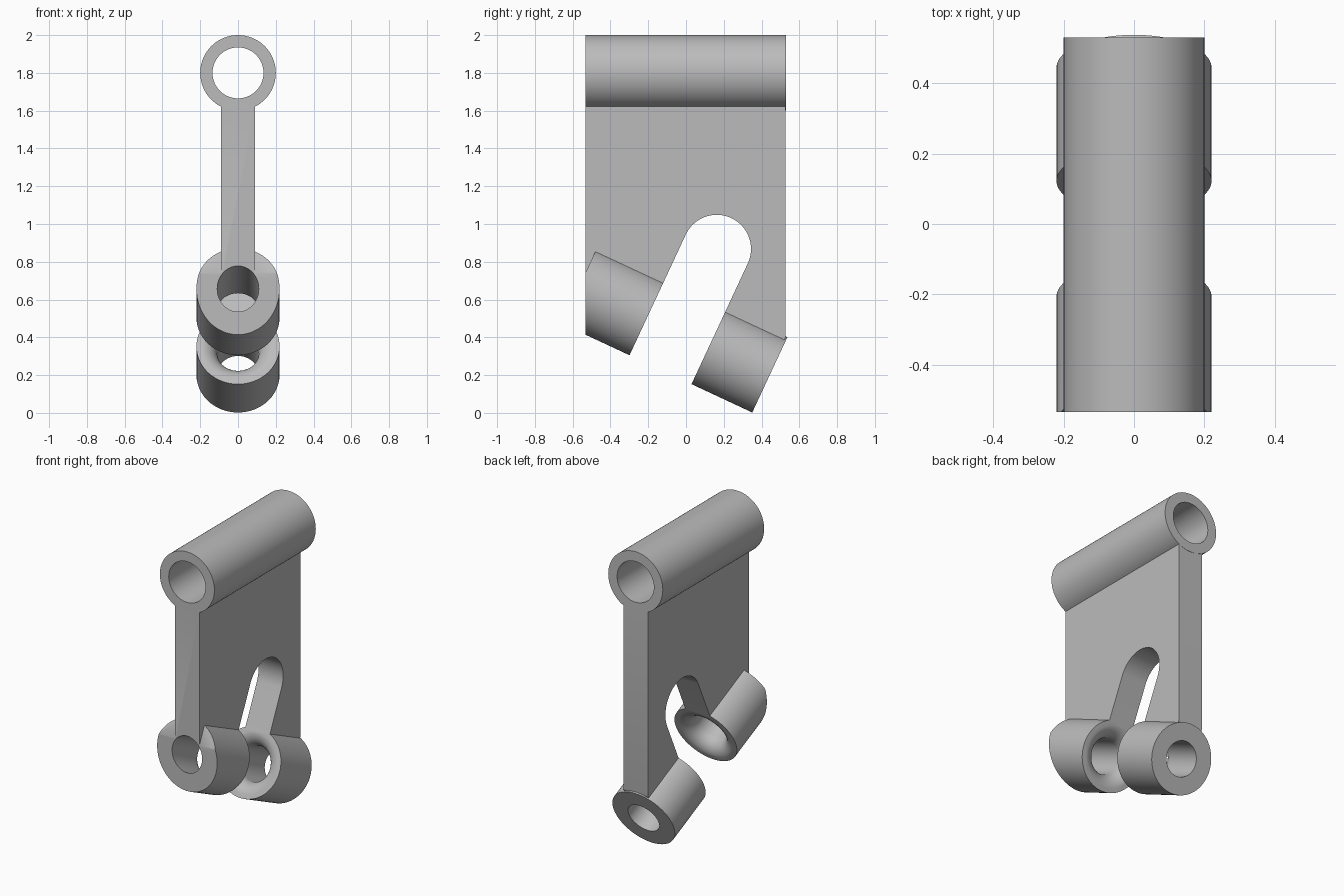
import bpy, bmesh
from math import sin, cos, pi, radians
from mathutils import Matrix, Vector

cube = bpy.data.objects.get("Cube")
if cube:
    bpy.data.objects.remove(cube)

SEG = 96
# Frame of the tilted lower barrel: local z runs along its axis, local y points down
TILT = Matrix.Translation((0, -0.042, 0.428)) @ Matrix.Rotation(radians(-115), 4, 'X')
ALONG_Y = Matrix.Rotation(radians(-90), 4, 'X')
GAP = 0.181        # half width of the slot
BORE = 0.11        # lower bore radius
FLARE = 0.09       # rounding of the bore at the slot


def finish(name, bm, matrix):
    bmesh.ops.transform(bm, matrix=matrix, verts=bm.verts)
    bmesh.ops.recalc_face_normals(bm, faces=bm.faces)
    mesh = bpy.data.meshes.new(name)
    bm.to_mesh(mesh)
    bm.free()
    obj = bpy.data.objects.new(name, mesh)
    bpy.context.collection.objects.link(obj)
    return obj


def lathe(name, profile, matrix):
    """Closed solid from (radius, height) pairs turned round local z."""
    bm = bmesh.new()
    rings = [[bm.verts.new((r * cos(2 * pi * i / SEG), r * sin(2 * pi * i / SEG), h))
              for i in range(SEG)] for r, h in profile]
    for a, b in zip(rings, rings[1:]):
        for i in range(SEG):
            j = (i + 1) % SEG
            bm.faces.new((a[i], a[j], b[j], b[i]))
    bm.faces.new(rings[0])
    bm.faces.new(rings[-1])
    return finish(name, bm, matrix)


def rod(name, radius, start, end, matrix):
    return lathe(name, [(radius, start), (radius, end)], matrix)


def slab(name, outline, half, matrix=Matrix()):
    """Outline of (y, z) points extruded to both sides in x."""
    bm = bmesh.new()
    face = bm.faces.new([bm.verts.new((-half, y, z)) for y, z in outline])
    out = bmesh.ops.extrude_face_region(bm, geom=[face])
    moved = [v for v in out["geom"] if isinstance(v, bmesh.types.BMVert)]
    bmesh.ops.translate(bm, verts=moved, vec=Vector((2 * half, 0, 0)))
    return finish(name, bm, matrix)


def combine(target, other, operation):
    mod = target.modifiers.new("combine", 'BOOLEAN')
    mod.operation = operation
    mod.solver = 'EXACT'
    mod.object = other
    with bpy.context.temp_override(object=target, active_object=target):
        bpy.ops.object.modifier_apply(modifier=mod.name)
    bpy.data.objects.remove(other)


# Web plate, ending inside the lower barrel
bracket = slab("hinge_bracket", [(-0.6, 0.69), (0.42, 0.215), (0.525, 0.395),
                                 (0.528, 0.41), (0.528, 1.72), (-0.6, 1.72)], 0.09)

# Top barrel and tilted lower barrel
combine(bracket, rod("top_barrel", 0.2, -0.62, 0.529,
                     Matrix.Translation((0, 0, 1.8)) @ ALONG_Y), 'UNION')
combine(bracket, rod("lower_barrel", 0.22, -0.577, 0.536, TILT), 'UNION')

# Round-ended slot that splits the lower barrel
arc = [(-0.485 - GAP * sin(pi * i / 40), GAP * cos(pi * i / 40)) for i in range(41)]
combine(bracket, slab("slot", [(0.6, GAP)] + arc + [(0.6, -GAP)], 0.5, TILT), 'DIFFERENCE')

# Lower bore, rounded outward at both slot walls
flare = [(BORE + FLARE * (1 - cos(a)), FLARE * (1 - sin(a)) + GAP - 0.001)
         for a in [pi / 2 * i / 12 for i in range(13)]]
half = [(BORE, 0.8)] + flare
profile = half + [(r, -h) for r, h in reversed(half)]
combine(bracket, lathe("lower_bore", profile, TILT), 'DIFFERENCE')

# Top bore and flat front trim
combine(bracket, rod("top_bore", 0.135, -0.9, 0.9,
                     Matrix.Translation((0, 0, 1.8)) @ ALONG_Y), 'DIFFERENCE')
combine(bracket, slab("front_trim", [(-0.533, -0.5), (-0.533, 2.5), (-1, 2.5), (-1, -0.5)],
                      0.7), 'DIFFERENCE')

# Plain grey finish
grey = bpy.data.materials.new("grey")
grey.use_nodes = True
colour = (0.5, 0.5, 0.5, 1)
grey.diffuse_color = colour
grey.node_tree.nodes["Principled BSDF"].inputs["Base Color"].default_value = colour
bracket.data.materials.clear()
bracket.data.materials.append(grey)
for poly in bracket.data.polygons:
    poly.material_index = 0

bpy.ops.object.select_all(action='DESELECT')
bracket.select_set(True)
bpy.context.view_layer.objects.active = bracket
bpy.ops.object.shade_smooth_by_angle(angle=radians(30))
